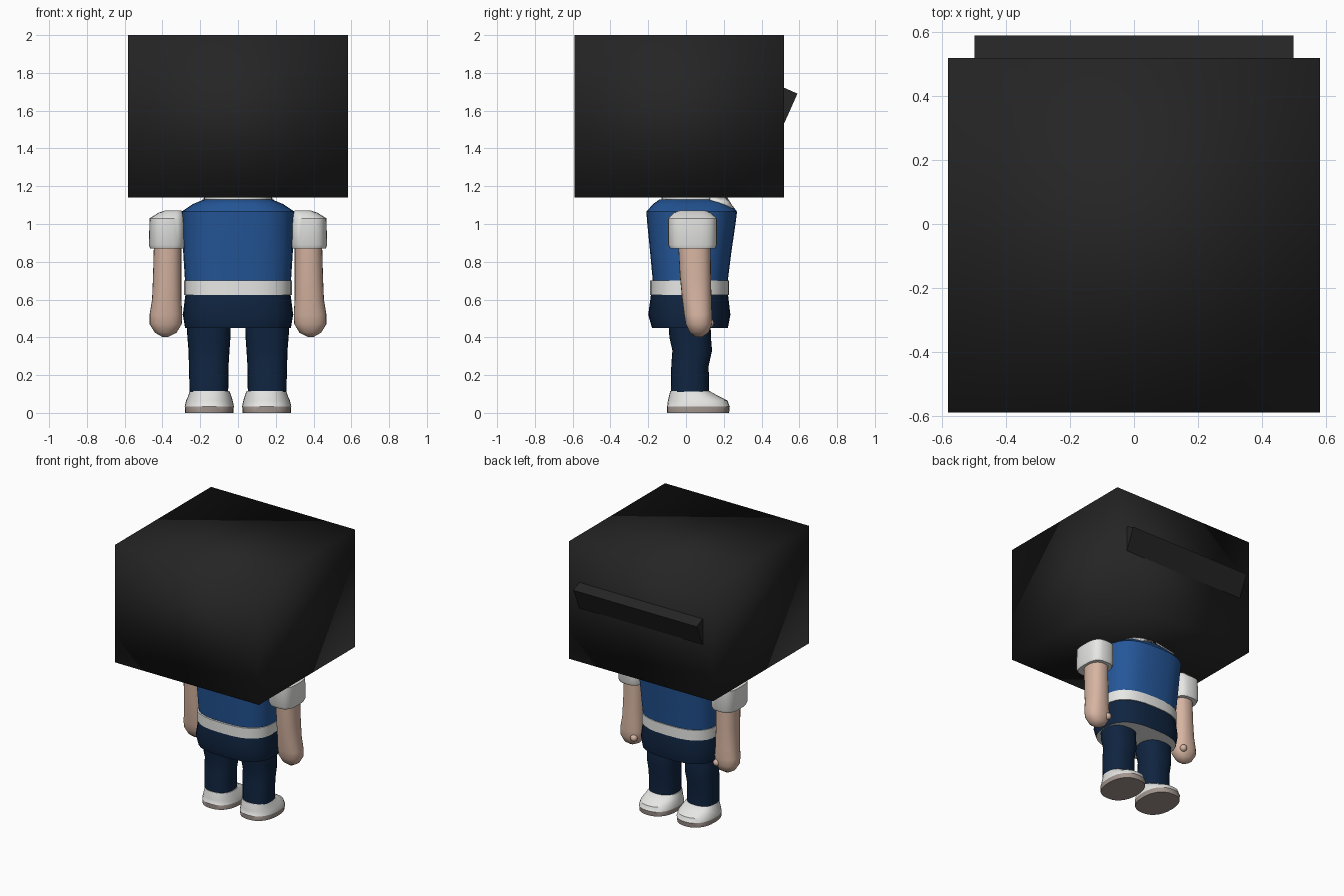
import bpy, bmesh, math
from mathutils import Vector

cube = bpy.data.objects.get("Cube")
if cube:
    bpy.data.objects.remove(cube, do_unlink=True)


def material(name, r, g, b):
    m = bpy.data.materials.new(name)
    m.use_nodes = True
    m.diffuse_color = (r, g, b, 1)
    bsdf = next(n for n in m.node_tree.nodes if n.type == 'BSDF_PRINCIPLED')
    bsdf.inputs["Base Color"].default_value = (r, g, b, 1)
    return m


BLACK = material("black", .018, .018, .018)
BLUE = material("blue", .018, .095, .32)
NAVY = material("navy", .005, .018, .052)
WHITE = material("white", .8, .8, .78)
SKIN = material("skin", .68, .46, .36)
SOLE = material("sole grey", .36, .30, .27)


def finish(name, bm, mats, angle=40):
    bmesh.ops.recalc_face_normals(bm, faces=bm.faces[:])
    mesh = bpy.data.meshes.new(name)
    bm.to_mesh(mesh)
    bm.free()
    for m in mats:
        mesh.materials.append(m)
    ob = bpy.data.objects.new(name, mesh)
    bpy.context.collection.objects.link(ob)
    bpy.ops.object.select_all(action='DESELECT')
    ob.select_set(True)
    bpy.context.view_layer.objects.active = ob
    if angle >= 180:
        bpy.ops.object.shade_smooth()
    else:
        bpy.ops.object.shade_smooth_by_angle(angle=math.radians(angle))
    return ob


def ring_point(ring, a, power):
    """Point on a superellipse ring given as z, x0, x1, y0, y1."""
    z, x0, x1, y0, y1 = ring
    c, s = math.cos(a), math.sin(a)
    x = math.copysign(abs(c) ** (2 / power), c) * (x1 - x0) / 2
    y = math.copysign(abs(s) ** (2 / power), s) * (y1 - y0) / 2
    return Vector(((x0 + x1) / 2 + x, (y0 + y1) / 2 + y, z))


def loft(name, rings, mats, power=2.4, rule=None, side=1, n=28):
    bm = bmesh.new()
    loops = []
    for r in rings:
        pts = [ring_point(r, math.tau * i / n, power) for i in range(n)]
        loops.append([bm.verts.new((p.x * side, p.y, p.z)) for p in pts])
    for a, b in zip(loops, loops[1:]):
        for i in range(n):
            j = (i + 1) % n
            bm.faces.new((a[i], a[j], b[j], b[i]))
    bm.faces.new(loops[0])
    bm.faces.new(loops[-1])
    bm.normal_update()
    if rule:
        for f in bm.faces:
            f.material_index = rule(f.calc_center_median())
    return finish(name, bm, mats)


# Block head with soft shading
bm = bmesh.new()
bmesh.ops.create_cube(bm, size=1)
for v in bm.verts:
    v.co = (v.co.x * 1.165, v.co.y * 1.11 - .035, v.co.z * .86 + 1.57)
finish("head_block", bm, [BLACK], 180)

# Tilted bar on the head
bm = bmesh.new()
bmesh.ops.create_cube(bm, size=1)
for v in bm.verts:
    v.co = (v.co.x, v.co.y * .16, v.co.z * .24)
bar = finish("head_bar", bm, [BLACK])
bar.rotation_euler.x = math.radians(-24)
bar.location = (0, .468, 1.613)

# Neck, shirt, belt and hips
loft("neck", [(1.08, -.15, .15, -.11, .18), (1.2, -.15, .15, -.11, .18)], [SKIN])
loft("collar_band", [(1.11, -.18, .18, -.13, .2), (1.14, -.18, .18, -.13, .2)], [WHITE])
shoulder = (1.065, -.3, .3, -.21, .27)
neckline = (1.13, -.18, .18, -.14, .21)
loft("shirt", [(.69, -.28, .28, -.175, .22), (.85, -.29, .29, -.19, .24),
               (1.0, -.295, .295, -.205, .262), shoulder,
               (1.105, -.24, .24, -.175, .24), neckline], [BLUE], 2.7)
loft("belt", [(.625, -.285, .285, -.19, .228), (.7, -.285, .285, -.19, .228)], [WHITE], 2.7)
loft("hips", [(.45, -.28, .28, -.18, .222), (.52, -.292, .292, -.2, .235),
              (.63, -.278, .278, -.185, .222)], [NAVY, WHITE], 2.7,
     lambda c: 1 if c.z < .46 else 0)

for side, label in ((1, "left"), (-1, "right")):
    # Collar flap lying on the shirt
    bm = bmesh.new()
    rows = []
    for deg, drop in ((88, .1), (66, .85), (45, .5), (22, .15)):
        row = []
        for t in (0, drop):
            a = math.radians(deg)
            p = ring_point(neckline, a, 2.7).lerp(ring_point(shoulder, a, 2.7), t)
            row.append(bm.verts.new((p.x * side, p.y + .006, p.z + .012)))
        rows.append(row)
    for a, b in zip(rows, rows[1:]):
        bm.faces.new((a[0], b[0], b[1], a[1]))
    flap = finish(label + "_collar_flap", bm, [WHITE])
    flap.modifiers.new("thickness", 'SOLIDIFY').thickness = .008

    # Sleeve, arm and thumb
    loft(label + "_sleeve", [(.87, .285, .465, -.085, .155), (.89, .28, .472, -.095, .163),
                             (1.03, .28, .468, -.095, .163), (1.06, .29, .42, -.065, .13),
                             (1.072, .3, .385, -.03, .1)], [WHITE], 3, side=side)
    loft(label + "_arm", [(.402, .37, .4, .05, .085), (.425, .325, .44, .02, .12),
                          (.47, .298, .468, -.002, .137), (.52, .295, .468, -.01, .138),
                          (.6, .3, .455, -.02, .135), (.72, .3, .45, -.032, .132),
                          (.9, .3, .445, -.042, .13)], [SKIN], 2.3, side=side)
    bm = bmesh.new()
    bmesh.ops.create_uvsphere(bm, u_segments=12, v_segments=8, radius=.025)
    bmesh.ops.translate(bm, verts=bm.verts[:], vec=(.335 * side, .123, .475))
    finish(label + "_thumb", bm, [SKIN])

    # Trouser leg and shoe
    loft(label + "_leg", [(.1, .052, .256, -.08, .122), (.25, .05, .26, -.078, .12),
                          (.33, .045, .262, -.072, .138), (.4, .04, .268, -.088, .132),
                          (.48, .038, .272, -.092, .13)], [NAVY], 2.4, side=side)
    loft(label + "_shoe", [(0, .025, .28, -.1, .228), (.034, .022, .282, -.102, .232),
                           (.036, .022, .282, -.1, .23), (.065, .028, .275, -.096, .22),
                           (.09, .036, .264, -.09, .17), (.115, .045, .256, -.084, .126)],
         [WHITE, SOLE], 2.3, lambda c: 1 if c.z < .035 else 0, side)
